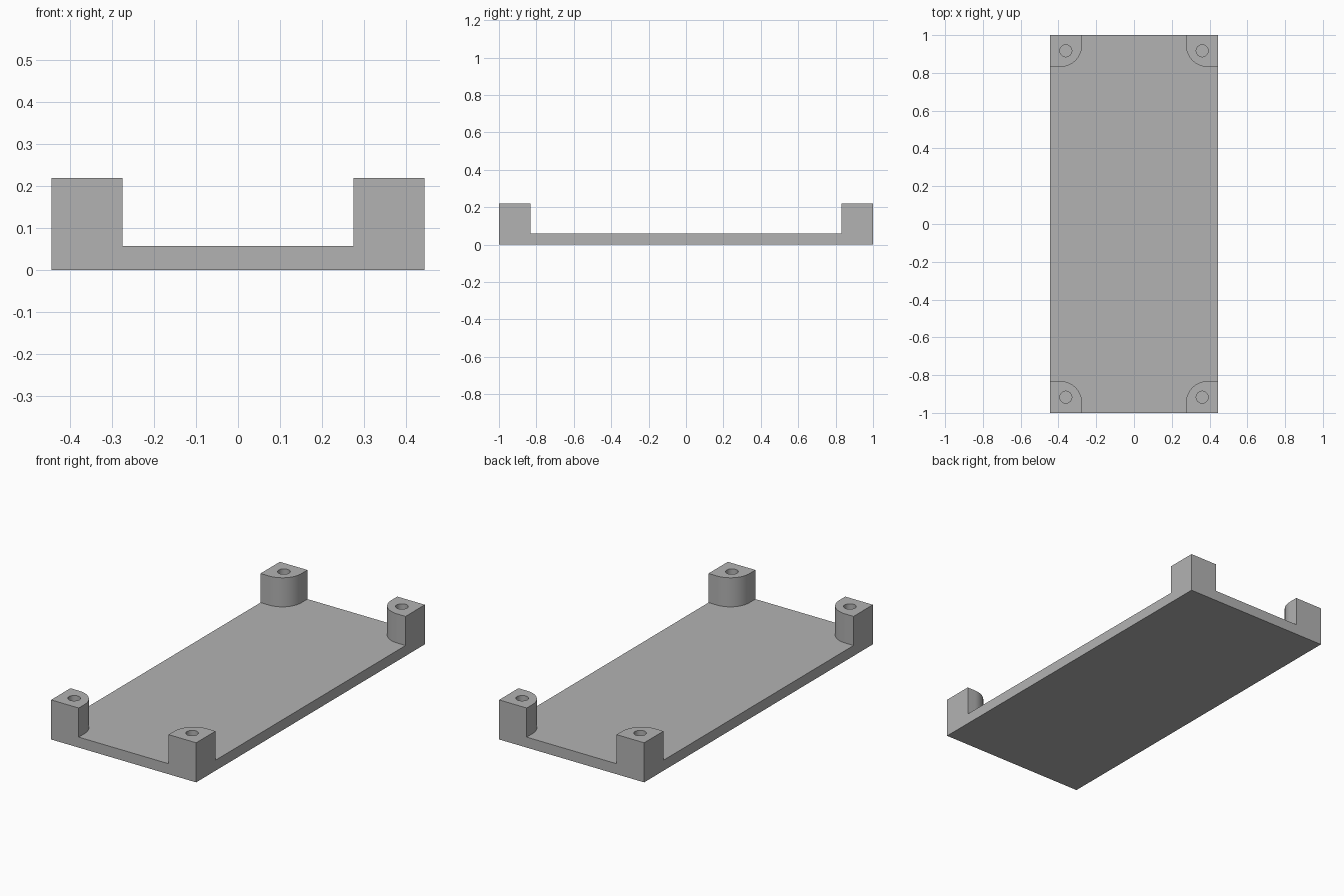
import bpy, bmesh, math
from mathutils import Matrix

cube = bpy.data.objects.get("Cube")
if cube:
    bpy.data.objects.remove(cube, do_unlink=True)

HX, HY = 0.444, 1.0          # half width and half length
PLATE, TOP = 0.058, 0.219    # plate thickness and post height
POST, ROUND = 0.169, 0.117   # post size and inner corner radius
INSET, HOLE = 0.083, 0.032   # screw hole position and radius

grey = bpy.data.materials.new("light_grey")
grey.use_nodes = True
colour = (0.45, 0.45, 0.45, 1)
grey.diffuse_color = colour
grey.node_tree.nodes["Principled BSDF"].inputs["Base Color"].default_value = colour

bm = bmesh.new()


def ring(points, z):
    return [bm.verts.new((x, y, z)) for x, y in points]


def walls(low, high, closed):
    n = len(low)
    for i in range(n if closed else n - 1):
        j = (i + 1) % n
        bm.faces.new((low[i], low[j], high[j], high[i]))


# Rounded inner side of one post, running from the end edge to the long edge
cx, cy = HX - POST + ROUND, HY - POST + ROUND
inner = [(HX - POST, HY)]
for i in range(17):
    a = math.pi + i / 16 * math.pi / 2
    inner.append((cx + ROUND * math.cos(a), cy + ROUND * math.sin(a)))
inner.append((HX, HY - POST))
inner_low, inner_high = ring(inner, PLATE), ring(inner, TOP)
walls(inner_low, inner_high, False)

# Screw hole, blind down to the plate
circle = [(HX - INSET + HOLE * math.cos(i * math.tau / 24),
           HY - INSET + HOLE * math.sin(i * math.tau / 24)) for i in range(24)]
hole_low, hole_high = ring(circle, PLATE), ring(circle, TOP)
walls(hole_low, hole_high, True)
bm.faces.new(hole_low)

# Post top around the hole
corner = ring([(HX, HY)], TOP)[0]
outline = inner_high + [corner]
rim = []
for loop in (outline, hole_high):
    for i, v in enumerate(loop):
        w = loop[(i + 1) % len(loop)]
        rim.append(bm.edges.get((v, w)) or bm.edges.new((v, w)))
bmesh.ops.triangle_fill(bm, edges=rim, use_beauty=True, normal=(0, 0, 1))

# Plate quarter: floor, underside and the two outer sides
mid, mid_x, mid_y = ring([(0, 0), (HX, 0), (0, HY)], PLATE)
bm.faces.new([mid, mid_x] + inner_low[::-1] + [mid_y])
b_mid, b_x, b_corner, b_y = ring([(0, 0), (HX, 0), (HX, HY), (0, HY)], 0)
bm.faces.new((b_mid, b_y, b_corner, b_x))
bm.faces.new((b_x, b_corner, corner, inner_high[-1], inner_low[-1], mid_x))
bm.faces.new((b_y, mid_y, inner_low[0], inner_high[0], corner, b_corner))

# Mirror the quarter to all four corners
for axis in (0, 1):
    copy = bmesh.ops.duplicate(bm, geom=bm.verts[:] + bm.edges[:] + bm.faces[:])
    verts = [g for g in copy["geom"] if isinstance(g, bmesh.types.BMVert)]
    scale = [1, 1, 1]
    scale[axis] = -1
    bmesh.ops.transform(bm, matrix=Matrix.Diagonal((*scale, 1)), verts=verts)
    bmesh.ops.remove_doubles(bm, verts=bm.verts[:], dist=0.0001)
bmesh.ops.recalc_face_normals(bm, faces=bm.faces[:])

mesh = bpy.data.meshes.new("base_tray_with_posts")
bm.to_mesh(mesh)
bm.free()
mesh.materials.append(grey)
tray = bpy.data.objects.new("base_tray_with_posts", mesh)
bpy.context.collection.objects.link(tray)

bpy.ops.object.select_all(action="DESELECT")
tray.select_set(True)
bpy.context.view_layer.objects.active = tray
bpy.ops.object.shade_smooth_by_angle(angle=math.radians(30))
